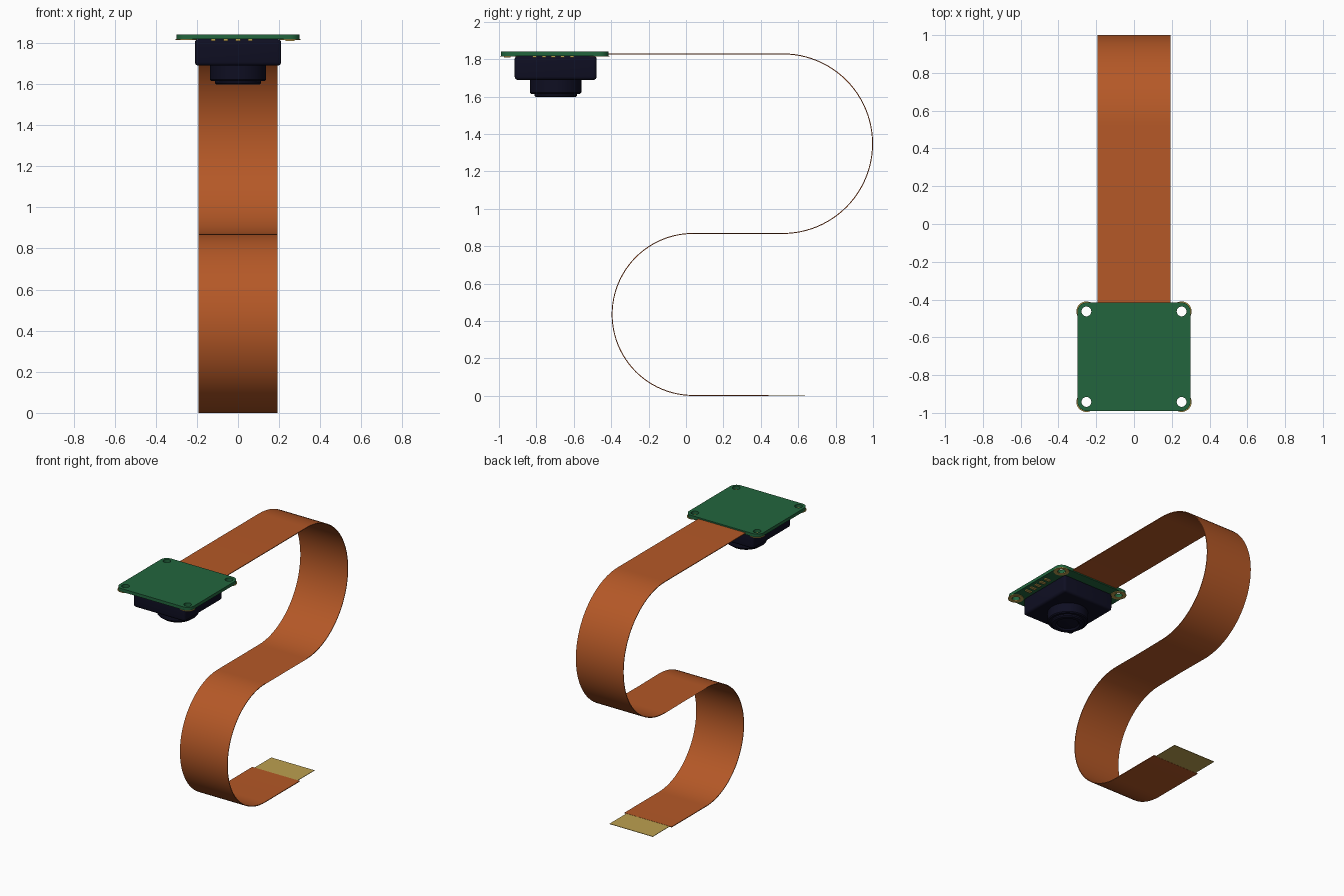
import bpy, bmesh, math
from math import cos, sin, pi

if "Cube" in bpy.data.objects:
    bpy.data.objects.remove(bpy.data.objects["Cube"])


def material(name, rgb):
    m = bpy.data.materials.new(name)
    m.diffuse_color = (*rgb, 1)
    m.use_nodes = True
    m.node_tree.nodes["Principled BSDF"].inputs["Base Color"].default_value = m.diffuse_color
    return m


GREEN = material("board green", (0.016, 0.130, 0.047))
ORANGE = material("flex orange", (0.46, 0.098, 0.020))
GOLD = material("contact gold", (0.50, 0.35, 0.078))
NAVY = material("lens navy", (0.0045, 0.0045, 0.016))


def add(name, mesh, mat, smooth=True):
    ob = bpy.data.objects.new(name, mesh)
    bpy.context.collection.objects.link(ob)
    mesh.materials.clear()
    mesh.materials.append(mat)
    if smooth:
        bpy.ops.object.select_all(action='DESELECT')
        ob.select_set(True)
        bpy.context.view_layer.objects.active = ob
        bpy.ops.object.shade_smooth_by_angle(angle=math.radians(35))
    return ob


def circle(cx, cy, r, n=32):
    return [(cx + r * cos(2 * pi * i / n), cy + r * sin(2 * pi * i / n)) for i in range(n)]


def rounded_rect(x0, x1, y0, y1, r, n=8):
    pts = []
    for k, (cx, cy) in enumerate([(x1 - r, y1 - r), (x0 + r, y1 - r), (x0 + r, y0 + r), (x1 - r, y0 + r)]):
        for i in range(n + 1):
            a = (k + i / n) * pi / 2
            pts.append((cx + r * cos(a), cy + r * sin(a)))
    return pts


def plate(name, loops, z0, z1, mat):
    """Flat plate from 2D outlines; inner outlines become holes."""
    cu = bpy.data.curves.new(name, 'CURVE')
    cu.dimensions = '2D'
    cu.fill_mode = 'BOTH'
    cu.extrude = (z1 - z0) / 2
    for loop in loops:
        s = cu.splines.new('POLY')
        s.points.add(len(loop) - 1)
        for p, (x, y) in zip(s.points, loop):
            p.co = (x, y, 0, 1)
        s.use_cyclic_u = True
    tmp = bpy.data.objects.new("tmp", cu)
    bpy.context.collection.objects.link(tmp)
    dg = bpy.context.evaluated_depsgraph_get()
    mesh = bpy.data.meshes.new_from_object(tmp.evaluated_get(dg))
    bpy.data.objects.remove(tmp)
    bm = bmesh.new()
    bm.from_mesh(mesh)
    bmesh.ops.remove_doubles(bm, verts=bm.verts, dist=1e-5)
    bmesh.ops.recalc_face_normals(bm, faces=bm.faces)
    bmesh.ops.translate(bm, verts=bm.verts, vec=(0, 0, (z0 + z1) / 2))
    bm.to_mesh(mesh)
    bm.free()
    return add(name, mesh, mat)


def box(name, c, size, mat, bevel=0.0):
    bm = bmesh.new()
    bmesh.ops.create_cube(bm, size=1)
    for v in bm.verts:
        v.co = [c[i] + v.co[i] * size[i] for i in range(3)]
    if bevel:
        bmesh.ops.bevel(bm, geom=bm.edges[:], offset=bevel, segments=4, profile=0.5, affect='EDGES')
    mesh = bpy.data.meshes.new(name)
    bm.to_mesh(mesh)
    bm.free()
    return add(name, mesh, mat, bevel > 0)


# circuit board with four mounting holes
holes = [(sx * 0.252, y) for sx in (-1, 1) for y in (-0.463, -0.942)]
plate("circuit_board", [rounded_rect(-0.3, 0.3, -0.99, -0.415, 0.05)]
      + [circle(x, y, 0.026) for x, y in holes], 1.818, 1.841, GREEN)

# gold rings under the mounting holes
for i, (x, y) in enumerate(holes):
    plate(f"hole_ring_{i}", [circle(x, y, 0.053), circle(x, y, 0.027)], 1.814, 1.8185, GOLD)

# small solder pads under the board, beside and in front of the housing
for i in range(5):
    box(f"side_pad_{i}", (0.253, -0.81 + i * 0.05, 1.8145), (0.045, 0.022, 0.008), GOLD)
for i in range(4):
    box(f"front_pad_{i}", (-0.12 + i * 0.06, -0.955, 1.8145), (0.022, 0.035, 0.008), GOLD)

# camera housing
CY = -0.697
box("camera_housing", (0, CY, 1.754), (0.42, 0.438, 0.13), NAVY, 0.018)

# lens barrel, lathed and pointing down
profile = [(0, 1.70), (0.137, 1.70), (0.137, 1.622), (0.131, 1.615), (0.113, 1.615), (0.113, 1.604),
           (0.106, 1.597), (0.082, 1.597), (0.072, 1.608), (0.045, 1.602), (0, 1.599)]
bm = bmesh.new()
vs = [bm.verts.new((r, 0, z)) for r, z in profile]
edges = [bm.edges.new(p) for p in zip(vs, vs[1:])]
bmesh.ops.spin(bm, geom=vs + edges, axis=(0, 0, 1), cent=(0, 0, 0), angle=2 * pi, steps=48)
bmesh.ops.remove_doubles(bm, verts=bm.verts, dist=1e-5)
bmesh.ops.recalc_face_normals(bm, faces=bm.faces)
bmesh.ops.translate(bm, verts=bm.verts, vec=(0, CY, 0))
me = bpy.data.meshes.new("lens_barrel")
bm.to_mesh(me)
bm.free()
add("lens_barrel", me, NAVY)

# flex ribbon: S-shaped path in the yz plane, given a width and thickness
T, W, R1, R2, N = 0.005, 0.192, 0.433, 0.48, 48
zb = T / 2
path = [(0.44, zb, 0, 1)]                        # y, z, normal y, normal z
for i in range(N + 1):                           # lower bend, bulging to the front
    a = -pi / 2 - pi * i / N
    path.append((0.038 + R1 * cos(a), zb + R1 + R1 * sin(a), -cos(a), -sin(a)))
for i in range(N + 1):                           # upper bend, bulging to the back
    a = -pi / 2 + pi * i / N
    path.append((0.5175 + R2 * cos(a), zb + 2 * R1 + R2 + R2 * sin(a), cos(a), sin(a)))
path.append((-0.43, zb + 2 * R1 + 2 * R2, 0, 1))
bm = bmesh.new()
rows = []
for y, z, ny, nz in path:
    rows.append([bm.verts.new((x, y + s * ny * T / 2, z + s * nz * T / 2))
                 for x, s in ((-W, -1), (W, -1), (W, 1), (-W, 1))])
# the normal side flips between the bends, so keep each row on a consistent side
for i in range(N + 2, len(rows) - 1):
    rows[i] = [rows[i][k] for k in (3, 2, 1, 0)]
rows[-1] = [rows[-1][k] for k in (3, 2, 1, 0)]
for i in range(N + 2, len(rows)):
    y, z, ny, nz = path[i]
    for v, s in zip(rows[i], (-1, -1, 1, 1)):
        v.co.y, v.co.z = y - s * ny * T / 2, z - s * nz * T / 2
for a, b in zip(rows, rows[1:]):
    for k in range(4):
        bm.faces.new((a[k], a[(k + 1) % 4], b[(k + 1) % 4], b[k]))
bm.faces.new(rows[0])
bm.faces.new(rows[-1])
bmesh.ops.recalc_face_normals(bm, faces=bm.faces)
me = bpy.data.meshes.new("flex_ribbon")
bm.to_mesh(me)
bm.free()
add("flex_ribbon", me, ORANGE)

# gold contact strip at the ribbon's end
box("contact_strip", (0, 0.5325, 0.0025), (0.35, 0.205, 0.003), GOLD)
